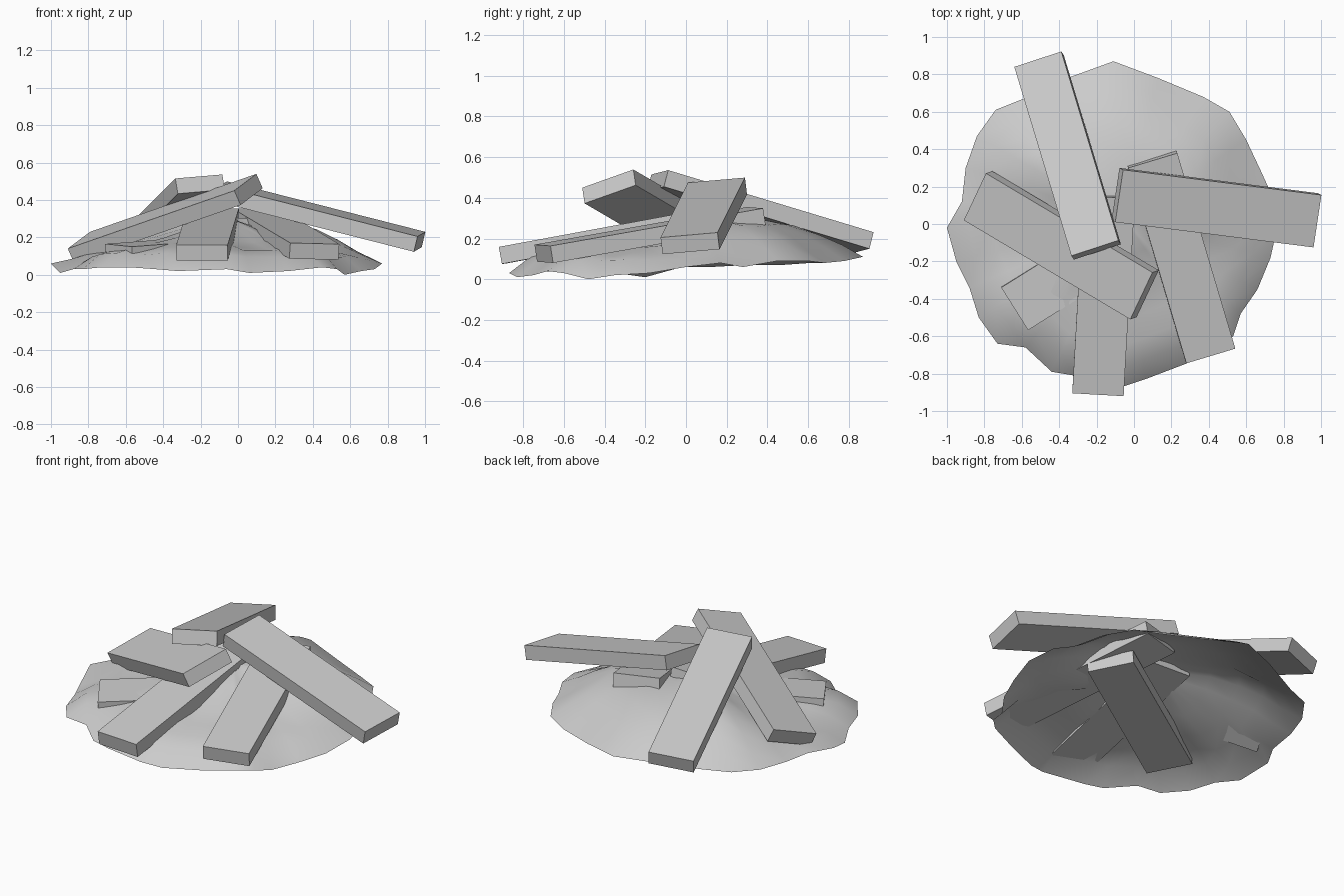
import bpy, bmesh, math, random
from mathutils import Vector

if "Cube" in bpy.data.objects:
    bpy.data.objects.remove(bpy.data.objects["Cube"])

random.seed(4)


def add_object(name, bm):
    bmesh.ops.recalc_face_normals(bm, faces=bm.faces)
    mesh = bpy.data.meshes.new(name)
    bm.to_mesh(mesh)
    bm.free()
    obj = bpy.data.objects.new(name, mesh)
    bpy.context.collection.objects.link(obj)
    return obj


def plank(name, start, length_end, width_end, thick=0.085):
    """Board given by three corners of its top face."""
    a, b, c = Vector(start), Vector(length_end), Vector(width_end)
    u, v = b - a, c - a
    v -= u * (v.dot(u) / u.dot(u))
    n = u.cross(v).normalized()
    if n.z > 0:
        n = -n
    n *= thick
    bm = bmesh.new()
    top = [a, a + u, a + u + v, a + v]
    t = [bm.verts.new(p) for p in top]
    d = [bm.verts.new(p + n) for p in top]
    bm.faces.new(t)
    bm.faces.new(d[::-1])
    for i in range(4):
        j = (i + 1) % 4
        bm.faces.new((t[i], d[i], d[j], t[j]))
    return add_object(name, bm)


def clamp(v):
    return min(1, max(0, v))


# Dirt mound: irregular rim, rings rising to a rounded peak, open underneath
rim = [(-1, -.02, .06), (-.92, .12, .06), (-.9, .3, .07), (-.84, .47, .07),
       (-.74, .61, .08), (-.59, .67, .08), (-.33, .79, .1), (-.11, .87, .11),
       (.13, .78, .09), (.37, .68, .08), (.51, .6, .09), (.6, .45, .09),
       (.68, .28, .06), (.73, .17, .08), (.77, 0, .06), (.73, -.18, .03),
       (.66, -.35, .02), (.57, -.48, 0), (.53, -.6, .03), (.45, -.68, .04),
       (.27, -.75, .02), (.06, -.83, .01), (-.06, -.87, .03), (-.32, -.81, .02),
       (-.44, -.79, .03), (-.58, -.66, .04), (-.73, -.64, .04), (-.83, -.5, .03),
       (-.88, -.34, .03), (-.95, -.2, .01)]
# radius fraction, rise at the bulging back, rise at the front (steep edge, flat middle)
profile = [(1, 0, 0), (.88, .27, .28), (.75, .54, .4), (.6, .82, .47),
           (.42, .95, .57), (.22, 1, .78)]
peak = Vector((-.05, .02, .305))

bm = bmesh.new()
rings = []
for t, back, fore in profile:
    ring = []
    for x, y, z in rim:
        p = Vector((x, y, z))
        front = clamp((.3 - y) * 1.6 + max(0, -x) * .5)
        steep = clamp(-y * 2.2)
        rise = back * (1 - front) + (1 - t) * front
        rise = rise * (1 - steep) + fore * steep
        q = peak.lerp(p, t)
        q.z = z + (peak.z - z) * rise
        if t < 1:
            q.z += random.uniform(-.01, .01)
        ring.append(bm.verts.new(q))
    rings.append(ring)
tip = bm.verts.new(peak)
n = len(rim)
for i in range(n):
    j = (i + 1) % n
    for r0, r1 in zip(rings, rings[1:]):
        bm.faces.new((r0[i], r1[i], r1[j], r0[j]))
    bm.faces.new((rings[-1][i], tip, rings[-1][j]))
mound = add_object("dirt_mound", bm)
mound.data.polygons.foreach_set("use_smooth", [True] * len(mound.data.polygons))

# Planks leaning on the mound
plank("back_plank", (-.335, -.17, .515), (-.64, .84, .21), (-.08, -.10, .54))
plank("left_plank", (-.91, .02, .14), (-.02, -.51, .45), (-.79, .27, .23))
plank("right_plank", (-.10, .01, .475), (.96, -.125, .205), (-.06, .29, .50))
plank("front_plank", (-.33, -.905, .16), (-.27, .15, .355), (-.055, -.915, .16))
plank("front_right_plank", (.28, -.745, .17), (-.03, .30, .355), (.54, -.66, .165))

# Plank half buried in the mound
plank("buried_plank", (-.71, -.34, .165), (.20, .23, .235), (-.57, -.57, .15), .08)
